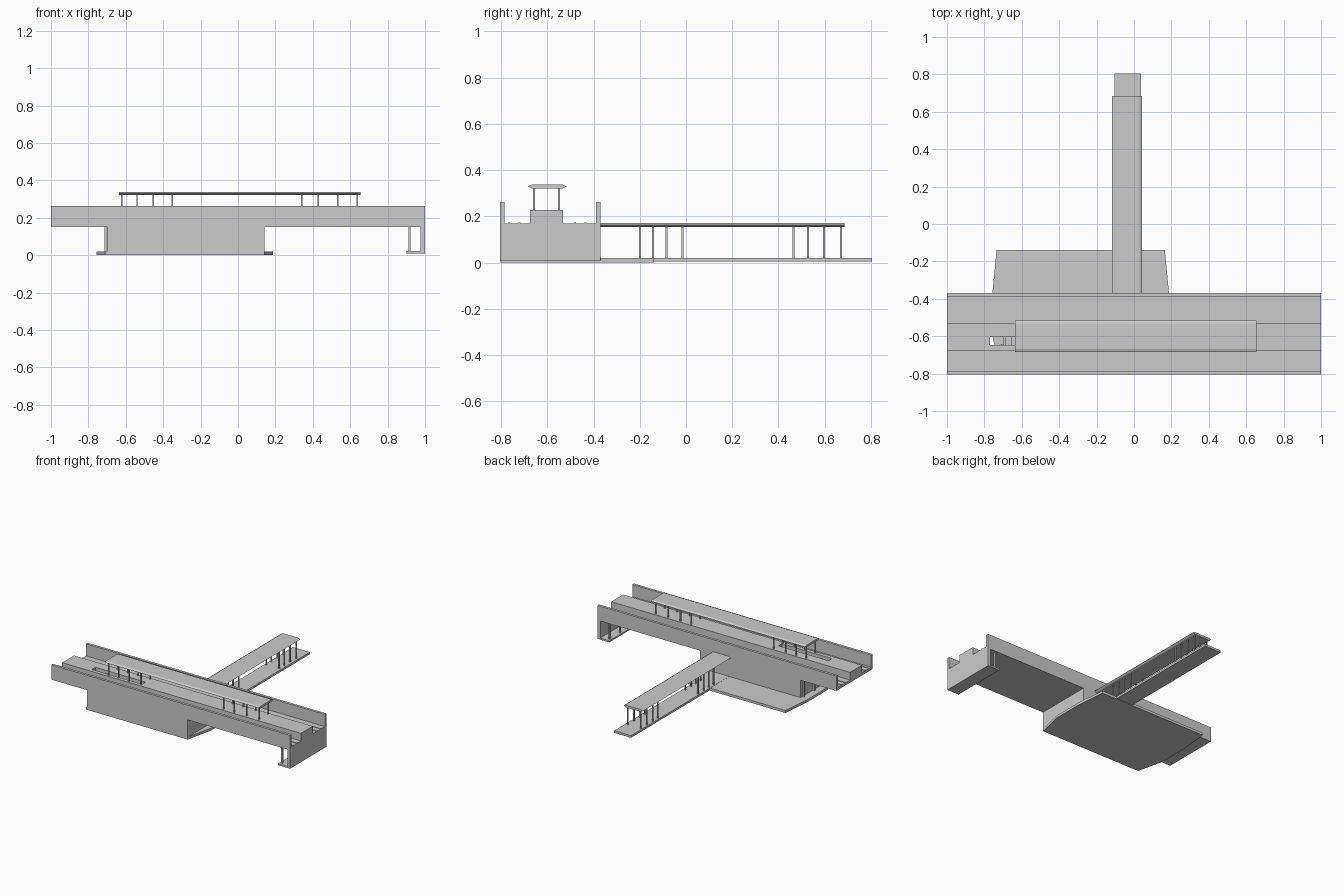
import bpy, bmesh

if "Cube" in bpy.data.objects:
    bpy.data.objects.remove(bpy.data.objects["Cube"])


def make(name, bm):
    bmesh.ops.recalc_face_normals(bm, faces=bm.faces)
    me = bpy.data.meshes.new(name)
    bm.to_mesh(me)
    bm.free()
    ob = bpy.data.objects.new(name, me)
    bpy.context.collection.objects.link(ob)
    return ob


def boxes(name, items):
    """One object from (x0, x1, y0, y1, z0, z1) boxes."""
    bm = bmesh.new()
    for x0, x1, y0, y1, z0, z1 in items:
        for v in bmesh.ops.create_cube(bm, size=1)['verts']:
            v.co.x = x1 if v.co.x > 0 else x0
            v.co.y = y1 if v.co.y > 0 else y0
            v.co.z = z1 if v.co.z > 0 else z0
    return make(name, bm)


def prism(name, pts, a, b, axis):
    """Extrude a 2D outline from a to b along the given axis."""
    place = {'x': lambda p, t: (t, p[0], p[1]),
             'y': lambda p, t: (p[0], t, p[1]),
             'z': lambda p, t: (p[0], p[1], t)}[axis]
    bm = bmesh.new()
    lo = [bm.verts.new(place(p, a)) for p in pts]
    hi = [bm.verts.new(place(p, b)) for p in pts]
    bm.faces.new(lo)
    bm.faces.new(hi)
    n = len(pts)
    for i in range(n):
        bm.faces.new((lo[i], lo[(i + 1) % n], hi[(i + 1) % n], hi[i]))
    return make(name, bm)


def roof(a, b, z0, z1, c):
    """Flat canopy outline with pointed long edges."""
    m = (z0 + z1) / 2 + 0.001
    return [(a, m), (a + c, z1), (b - c, z1), (b, m), (b - c, z0), (a + c, z0)]


F, B = -0.805, -0.37

# Viaduct deck with raised central platform
deck = prism("viaduct_deck", [(F, .15), (B, .15), (B, .17), (-.533, .17), (-.533, .228),
             (-.675, .228), (-.675, .17), (F, .17)], -1, 1, 'x')

# Stairwell through the platform
cutter = boxes("stairwell_cutter", [(-.77, -.35, -.647, -.605, .1, .3)])
cutter.hide_render = True
cutter.hide_viewport = True
cut = deck.modifiers.new("stairwell", 'BOOLEAN')
cut.object = cutter
cut.solver = 'EXACT'
n = 12
boxes("platform_stairs", [(-.69 + i * .034, -.69 + (i + 1) * .034, -.647, -.605,
                           .19 - i * .0155, .205 - i * .0155) for i in range(n)])

# Parapet walls along both sides
boxes("parapets", [(-1, 1, F, F + .019, .15, .262), (-1, 1, B - .019, B, .15, .262)])

# Track rails
boxes("rails", [(-1, 1, y - .004, y + .004, .169, .174) for y in (-.765, -.72, -.48, -.435)])

# Platform canopy and paired posts
prism("platform_canopy", roof(-.685, -.515, .321, .337, .018), -.637, .655, 'x')
boxes("platform_canopy_posts", [(x - .004, x + .004, y - .004, y + .004, .225, .325)
      for x in (-.622, -.54, -.452, -.352, .34, .43, .532, .637) for y in (-.657, -.549)])

# Station hall under the deck
boxes("station_hall", [(-.7, .142, F, F + .02, .004, .152), (-.7, .142, B - .02, B, .004, .152),
                       (-.7, -.685, F, B, .004, .152), (.127, .142, F, B, .004, .152)])

# Ground slab with tapered sides, mirrored about the hall centre
side = [(.14, F + .002), (.187, -.6), (.187, B), (.165, -.14)]
prism("ground_slab", side + [(-.57 - x, y) for x, y in reversed(side)], 0, .019, 'z')

# End abutment with its foot
boxes("end_abutment", [(.977, 1, F, B, .01, .152), (.9, .98, F, B + .002, .01, .022)])
boxes("side_posts", [(x - .006, x + .006, y - .006, y + .006, .015, .152)
                     for x in (.917, -.709) for y in (-.78, -.65, -.52, -.395)])

# Rear walkway: floor, canopy and paired posts
boxes("walkway_floor", [(-.103, .038, -.38, .805, .004, .02)])
prism("walkway_canopy", roof(-.117, .043, .154, .171, .014), -.375, .685, 'y')
boxes("walkway_posts", [(x - .004, x + .004, y - .004, y + .004, .018, .158)
      for y in (-.2, -.142, -.085, -.015, .465, .527, .597, .67) for x in (-.09, .018)])
